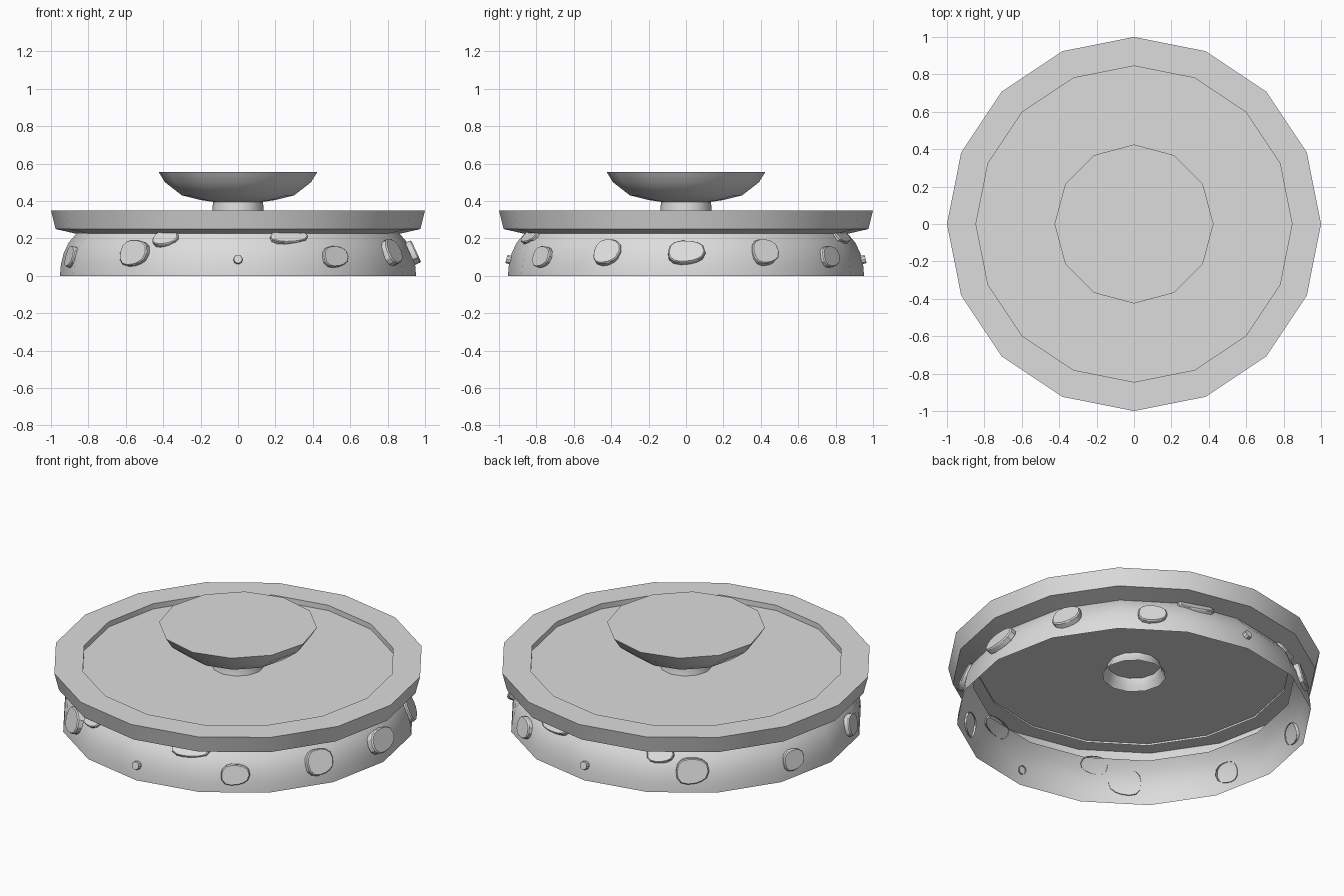
import bpy, bmesh, math
from mathutils import Vector

if "Cube" in bpy.data.objects:
    bpy.data.objects.remove(bpy.data.objects["Cube"], do_unlink=True)

stone = bpy.data.materials.new("pale_grey_stone")
stone.use_nodes = True
GREY = (0.72, 0.72, 0.72, 1)
stone.diffuse_color = GREY
stone.node_tree.nodes["Principled BSDF"].inputs["Base Color"].default_value = GREY


def finish(name, bm, smooth):
    mesh = bpy.data.meshes.new(name)
    bm.to_mesh(mesh)
    bm.free()
    mesh.materials.append(stone)
    obj = bpy.data.objects.new(name, mesh)
    bpy.context.collection.objects.link(obj)
    bpy.ops.object.select_all(action='DESELECT')
    obj.select_set(True)
    bpy.context.view_layer.objects.active = obj
    bpy.ops.object.shade_smooth_by_angle(angle=math.radians(smooth))


def ring(bm, r, z, sides):
    return [bm.verts.new((r * math.cos(math.tau * i / sides),
                          r * math.sin(math.tau * i / sides), z)) for i in range(sides)]


def bridge(bm, a, b):
    n = len(a)
    for i in range(n):
        j = (i + 1) % n
        bm.faces.new((a[i], a[j], b[j], b[i]))


def lathe(name, profile, sides, smooth=35, cap=False):
    """Sweep a profile, listed bottom to top on its outer side, around z."""
    bm = bmesh.new()
    rings = [ring(bm, r, z, sides) for r, z in profile]
    for a, b in zip(rings, rings[1:]):
        bridge(bm, a, b)
    if cap:
        bm.faces.new(rings[-1])
    finish(name, bm, smooth)


# Curved basin wall, open underneath
WALL = [(0.952, 0), (0.947, 0.06), (0.932, 0.12), (0.907, 0.175), (0.865, 0.225)]
lathe("basin_wall", WALL, 16)

# Overhanging rim: a thin shell that folds over and ends in a short inner lip
lathe("basin_rim", [(0.865, 0.225), (0.975, 0.25), (1.0, 0.349), (0.845, 0.349), (0.845, 0.307)],
      16, 25)

# Water surface, running through the stem
lathe("basin_water", [(0.845, 0.318)], 16, cap=True)

# Flared stem and the upper bowl with its level water
lathe("stem", [(0.172, 0.253), (0.152, 0.285), (0.141, 0.318), (0.137, 0.355), (0.133, 0.4)], 12)
lathe("upper_bowl", [(0.13, 0.395), (0.2, 0.405), (0.3, 0.43), (0.39, 0.5), (0.425, 0.556)],
      12, 40, cap=True)


def wall_at(angle, z):
    """Point on the faceted wall and its outward normal."""
    step = math.tau / 16
    off = angle % step - step / 2
    facet = math.cos(step / 2) / math.cos(off)
    for (r0, z0), (r1, z1) in zip(WALL, WALL[1:]):
        if z <= z1:
            break
    r = (r0 + (r1 - r0) * (z - z0) / (z1 - z0)) * facet
    out = Vector((math.cos(angle), math.sin(angle), 0))
    normal = (out * (z1 - z0) + Vector((0, 0, r0 - r1))).normalized()
    return out * r + Vector((0, 0, z)), normal


def pebble(name, angle, z, w, h, height=0.024, sides=14, power=0.85, wobble=0.06):
    centre, n = wall_at(angle, z)
    side = Vector((-math.sin(angle), math.cos(angle), 0))
    up = n.cross(side)
    bm = bmesh.new()
    rings = []
    for depth, scale in ((-0.012, 1), (height * 0.7, 1), (height, 0.93)):
        loop = []
        for i in range(sides):
            t = math.tau * i / sides
            c, s = math.cos(t), math.sin(t)
            k = scale * (1 + wobble * math.sin(2 * t + 1) + wobble * 0.6 * math.cos(3 * t))
            x = math.copysign(abs(c) ** power, c) * w / 2 * k
            y = math.copysign(abs(s) ** power, s) * h / 2 * k
            loop.append(bm.verts.new(centre + n * depth + side * x + up * y))
        rings.append(loop)
    for a, b in zip(rings, rings[1:]):
        bridge(bm, a, b)
    bm.faces.new(rings[-1])
    bmesh.ops.recalc_face_normals(bm, faces=bm.faces)
    finish(name, bm, 30)


# Pebbles set in the wall: degrees from +x, height, width, tallness, relief
PEBBLES = [(27, 0.124, 0.15, 0.15, 0.024), (56, 0.1, 0.15, 0.12, 0.022),
           (127, 0.12, 0.17, 0.15, 0.024), (163, 0.1, 0.13, 0.12, 0.022),
           (72, 0.205, 0.2, 0.09, 0.016), (116, 0.195, 0.14, 0.1, 0.018)]
pebble("pebble_side", 0, 0.123, 0.19, 0.135)
for mirror, label in ((1, "back"), (-1, "front")):
    for i, (deg, z, w, h, relief) in enumerate(PEBBLES):
        pebble(f"pebble_{label}_{i + 1}", mirror * math.radians(deg), z, w, h, relief)
    # Small round spout
    pebble(f"spout_{label}", mirror * math.pi / 2, 0.085, 0.048, 0.048, 0.02, 10, 1, 0)
